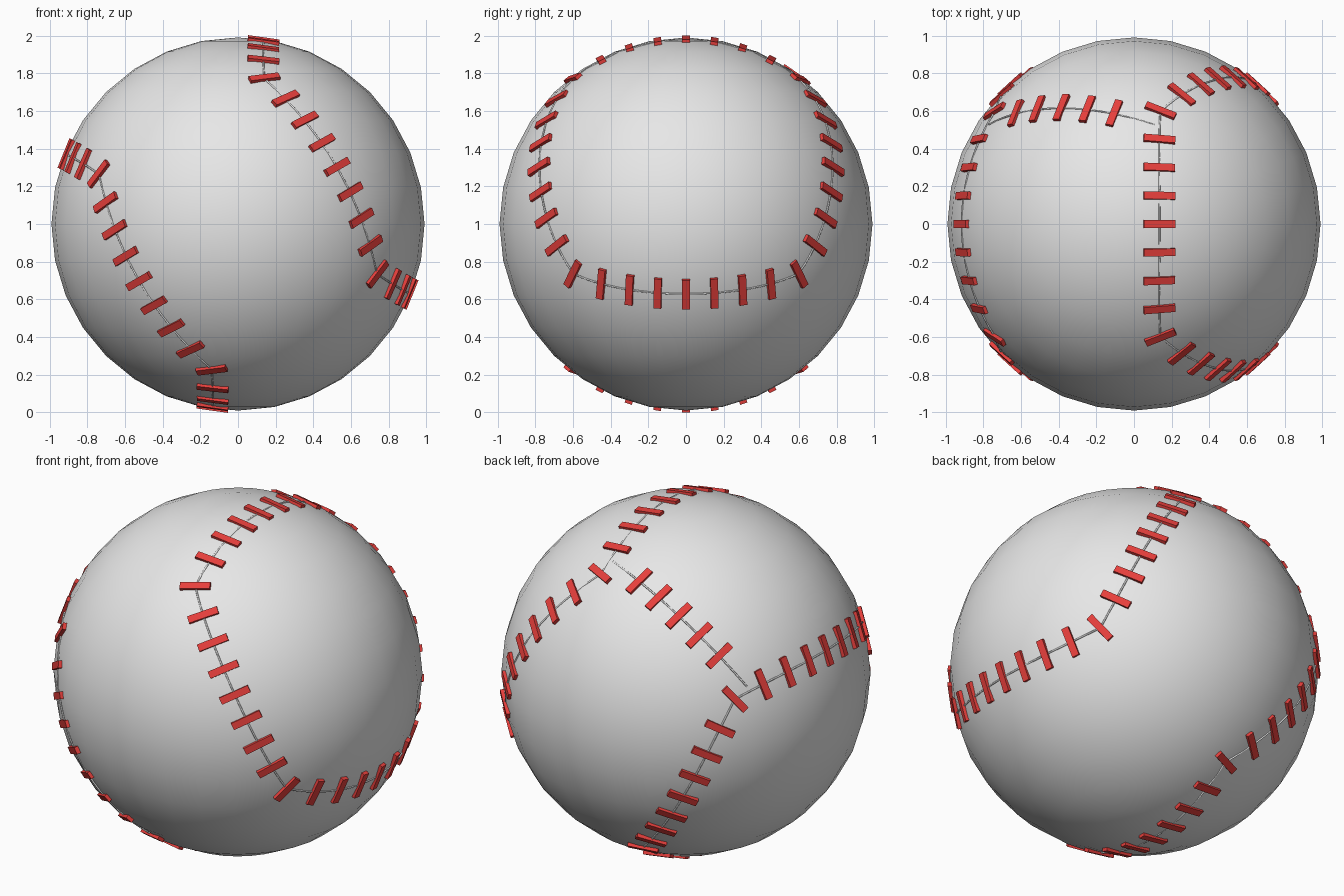
import bpy, bmesh, math
from mathutils import Vector, Matrix

if "Cube" in bpy.data.objects:
    bpy.data.objects.remove(bpy.data.objects["Cube"])

CENTRE = Vector((0, 0, 1))
A = math.radians(30)
U = Vector((math.cos(A), 0, math.sin(A)))      # middle of the right-hand panel
V = Vector((-math.sin(A), 0, math.cos(A)))
Y = Vector((0, 1, 0))
HALF, DEPTH, BULGE = 0.607, 0.514, 0.10


def material(name, rgb):
    m = bpy.data.materials.new(name)
    m.diffuse_color = (*rgb, 1)
    m.use_nodes = True
    m.node_tree.nodes["Principled BSDF"].inputs["Base Color"].default_value = m.diffuse_color
    return m


leather = material("off_white_leather", (0.80, 0.80, 0.80))
red = material("red_thread", (0.80, 0.05, 0.045))


def panel_point(k, s):
    """Point on bulged spherical square: side k (0-3), s from -1 to 1."""
    a = HALF * s
    u = DEPTH + BULGE * (1 - s * s)
    w = math.sqrt(1 - u * u - a * a)
    y, v = [(w, a), (-a, w), (-w, -a), (a, -w)][k]
    return U * u + Y * y + V * v


def panel_loop(n, sign):
    pts = [panel_point(k, -1 + 2 * i / n) for k in range(4) for i in range(n)]
    return [Vector((sign * p.x, p.y, sign * p.z)) for p in pts]


def link_point(t):
    """Great-circle seam joining the two panels at the back."""
    m = Vector((-0.39, 0.625, 0.68)).normalized()
    return m * math.cos(t) + U * math.sin(t)


# ball body
bpy.ops.mesh.primitive_uv_sphere_add(segments=32, ring_count=16, radius=0.99, location=CENTRE)
ball = bpy.context.object
ball.name = "ball"
ball.data.materials.append(leather)
bpy.ops.object.shade_smooth()


# fine seam ridges under the stitches
def seam(name, pts, closed):
    cu = bpy.data.curves.new(name, 'CURVE')
    cu.dimensions = '3D'
    cu.bevel_depth = 0.005
    cu.bevel_resolution = 1
    sp = cu.splines.new('POLY')
    sp.points.add(len(pts) - 1)
    for q, p in zip(sp.points, pts):
        q.co = (*(CENTRE + p.normalized() * 0.986), 1)
    sp.use_cyclic_u = closed
    cu.materials.append(leather)
    bpy.context.collection.objects.link(bpy.data.objects.new(name, cu))


seam("right_seam", panel_loop(24, 1), True)
seam("left_seam", panel_loop(24, -1), True)
seam("back_seam", [link_point(-0.54 + 1.08 * i / 24) for i in range(25)], False)


# stitches: small blocks lying across the seams
def add_stitch(bm, p, tangent):
    n = p.normalized()
    t = (tangent - n * tangent.dot(n)).normalized()
    across = t.cross(n)
    rot = Matrix((across, t, n)).transposed().to_4x4()
    mat = Matrix.Translation(CENTRE + n * 0.987) @ rot @ Matrix.Diagonal((0.168, 0.04, 0.026, 1))
    bmesh.ops.create_cube(bm, size=1, matrix=mat)


def stitch_object(name, pairs):
    bm = bmesh.new()
    for p, t in pairs:
        add_stitch(bm, p, t)
    me = bpy.data.meshes.new(name)
    bm.to_mesh(me)
    bm.free()
    me.materials.append(red)
    bpy.context.collection.objects.link(bpy.data.objects.new(name, me))


for name, sign in (("right_stitches", 1), ("left_stitches", -1)):
    pts = panel_loop(8, sign)
    n = len(pts)
    stitch_object(name, [(pts[i], pts[(i + 1) % n] - pts[i - 1]) for i in range(n)])

stitch_object("back_stitches", [(link_point(0.155 * i), link_point(0.155 * i + 0.01) - link_point(0.155 * i - 0.01))
                                for i in range(-2, 3)])
